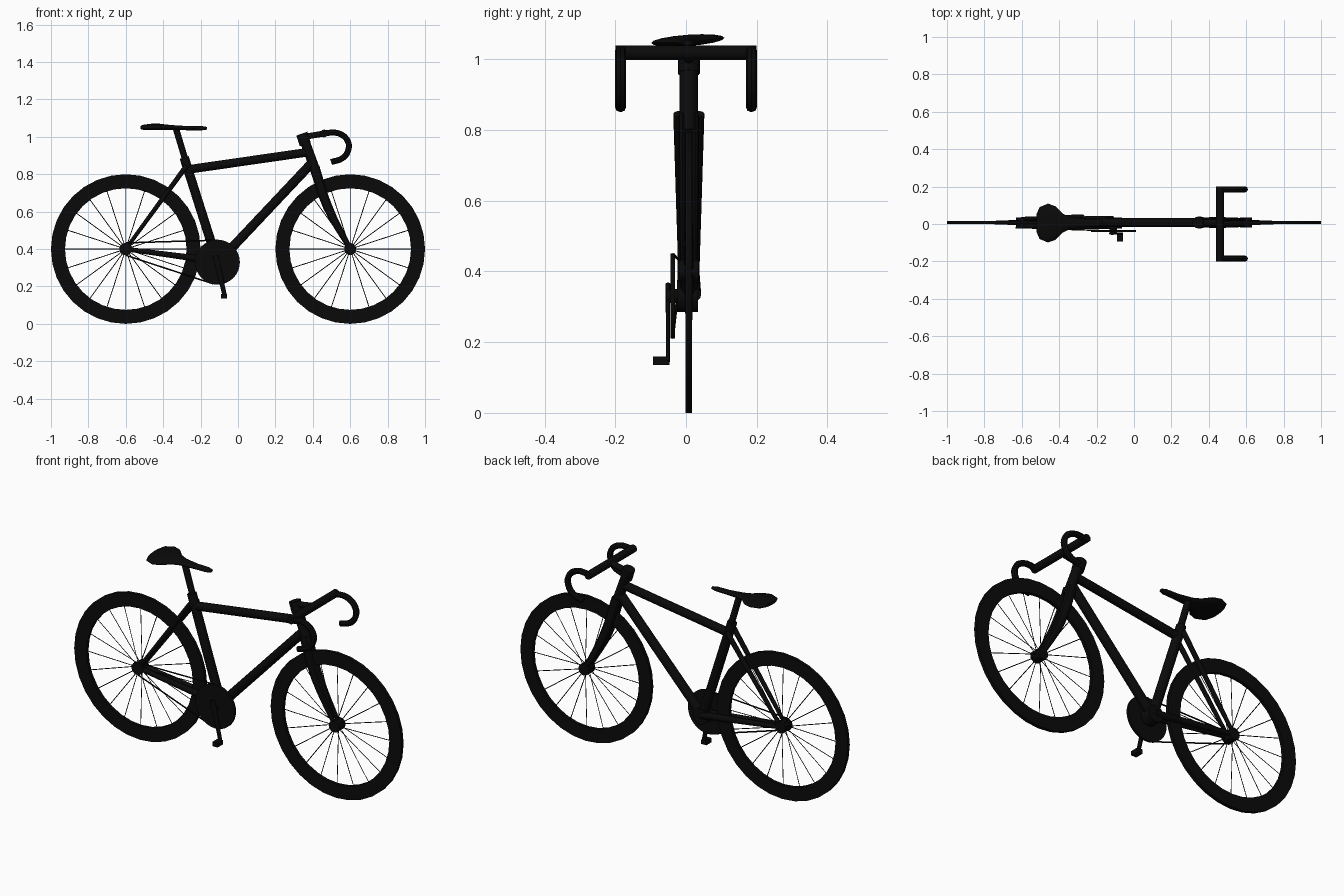
import bpy, bmesh, math
from mathutils import Vector, Matrix

if "Cube" in bpy.data.objects:
    bpy.data.objects.remove(bpy.data.objects["Cube"])

C = 0.008  # centre plane of frame and wheels
black = bpy.data.materials.new("matte black")
black.diffuse_color = (0.003, 0.003, 0.003, 1)
black.use_nodes = True
black.node_tree.nodes["Principled BSDF"].inputs["Base Color"].default_value = black.diffuse_color


def finish(name, bm, smooth=True):
    bmesh.ops.recalc_face_normals(bm, faces=bm.faces)
    me = bpy.data.meshes.new(name)
    bm.to_mesh(me)
    bm.free()
    ob = bpy.data.objects.new(name, me)
    bpy.context.collection.objects.link(ob)
    me.materials.append(black)
    if smooth:
        bpy.ops.object.select_all(action='DESELECT')
        ob.select_set(True)
        bpy.context.view_layer.objects.active = ob
        bpy.ops.object.shade_smooth_by_angle(angle=math.radians(40))
    return ob


def add_rod(bm, a, b, r1, r2=None, n=12):
    a, b = Vector(a), Vector(b)
    d = b - a
    m = Matrix.Translation((a + b) / 2) @ d.to_track_quat('Z', 'Y').to_matrix().to_4x4()
    bmesh.ops.create_cone(bm, cap_ends=True, segments=n, radius1=r1,
                          radius2=r1 if r2 is None else r2, depth=d.length, matrix=m)


def rod(name, a, b, r1, r2=None, n=12):
    bm = bmesh.new()
    add_rod(bm, a, b, r1, r2, n)
    return finish(name, bm)


def bent_tube(name, pts, radii, y, y_scale=1.0):
    """Smooth tube through (x, z) points in the plane at y."""
    cu = bpy.data.curves.new(name, 'CURVE')
    cu.dimensions = '3D'
    cu.bevel_depth = 1.0
    cu.bevel_resolution = 2
    cu.resolution_u = 4
    cu.use_fill_caps = True
    sp = cu.splines.new('BEZIER')
    sp.bezier_points.add(len(pts) - 1)
    for p, (x, z), r in zip(sp.bezier_points, pts, radii):
        p.co = (x, 0, z)
        p.radius = r
        p.handle_left_type = p.handle_right_type = 'AUTO'
    cu.materials.append(black)
    ob = bpy.data.objects.new(name, cu)
    bpy.context.collection.objects.link(ob)
    ob.location.y = y
    ob.scale.y = y_scale
    bpy.ops.object.select_all(action='DESELECT')
    ob.select_set(True)
    bpy.context.view_layer.objects.active = ob
    bpy.ops.object.convert(target='MESH')
    bpy.ops.object.shade_smooth_by_angle(angle=math.radians(40))


def box(name, lo, hi):
    bm = bmesh.new()
    bmesh.ops.create_cube(bm, size=1)
    lo, hi = Vector(lo), Vector(hi)
    for v in bm.verts:
        v.co = (lo + hi) / 2 + v.co * (hi - lo)
    finish(name, bm, False)


# Wheels: flat tyre ring, spokes and hub
for side, cx in (("rear", -0.6), ("front", 0.6)):
    bm = bmesh.new()
    rings = []
    n = 32
    for i in range(n):
        a = 2 * math.pi * i / n
        rings.append([bm.verts.new((cx + r * math.cos(a), C + y, 0.4 + r * math.sin(a)))
                      for r, y in ((0.4, -0.009), (0.4, 0.009), (0.325, 0.009), (0.325, -0.009))])
    for i in range(n):
        p, q = rings[i], rings[(i + 1) % n]
        for j in range(4):
            k = (j + 1) % 4
            bm.faces.new((p[j], p[k], q[k], q[j]))
    finish(side + "_tyre", bm)
    bm = bmesh.new()
    for i in range(20):
        a = 2 * math.pi * i / 20
        c, s = math.cos(a), math.sin(a)
        y = 0.012 if i % 2 else -0.012
        add_rod(bm, (cx + 0.02 * c, C + y, 0.4 + 0.02 * s),
                (cx + 0.33 * c, C, 0.4 + 0.33 * s), 0.0022, n=4)
    finish(side + "_spokes", bm)
    rod(side + "_hub", (cx, -0.02, 0.4), (cx, 0.036, 0.4), 0.032, n=16)

# Main frame tubes
rod("seat_tube", (-0.288, C, 0.89), (-0.11, C, 0.33), 0.025)
rod("top_tube", (-0.27, C, 0.825), (0.375, C, 0.918), 0.023)
rod("down_tube", (0.39, C, 0.855), (-0.11, C, 0.325), 0.025)
rod("head_tube", (0.352, C, 0.99), (0.418, C, 0.81), 0.026)
rod("headset_collar", (0.351, C, 0.985), (0.36, C, 0.96), 0.031, n=16)
rod("bottom_bracket", (-0.11, -0.025, 0.33), (-0.11, 0.034, 0.33), 0.045, n=16)

# Stays to the rear axle
for name, s in (("near", -1), ("far", 1)):
    rod(name + "_seat_stay", (-0.275, C + s * 0.03, 0.845), (-0.6, C + s * 0.02, 0.4), 0.014, 0.01)
    rod(name + "_chain_stay", (-0.6, C + s * 0.018, 0.4), (-0.11, C + s * 0.016, 0.335), 0.012, 0.019)
    # Curved fork blades
    bent_tube(name + "_fork_blade", [(0.408, 0.84), (0.48, 0.625), (0.6, 0.4)],
              [0.027, 0.025, 0.014], C + s * 0.018, 0.42)
rod("fork_crown", (0.408, C, 0.84), (0.422, C, 0.795), 0.027)

# Stem and drop handlebar
rod("stem_clamp", (0.341, C, 1.017), (0.354, C, 0.98), 0.031, n=16)
rod("stem", (0.345, C, 0.998), (0.46, C, 1.018), 0.016)
rod("handlebar", (0.46, -0.2, 1.018), (0.46, 0.2, 1.018), 0.021)
drop = [(0.45, 1.018), (0.54, 1.018), (0.588, 0.975), (0.588, 0.925), (0.56, 0.887), (0.498, 0.865)]
for name, s in (("near", -1), ("far", 1)):
    bent_tube(name + "_drop_bar", drop, [0.016] * len(drop), s * 0.185)

# Seat post and saddle, lofted from elliptical sections
rod("seat_post", (-0.332, C, 1.045), (-0.275, C, 0.855), 0.017)
bm = bmesh.new()
sections = []
n = 16
# x, half width, centre height, half thickness
for x, w, z, t in ((-0.52, 0.05, 1.05, 0.008), (-0.505, 0.085, 1.051, 0.013),
                   (-0.46, 0.104, 1.053, 0.016), (-0.42, 0.09, 1.053, 0.016),
                   (-0.38, 0.05, 1.051, 0.014), (-0.34, 0.032, 1.049, 0.013),
                   (-0.26, 0.022, 1.046, 0.011), (-0.19, 0.019, 1.046, 0.011),
                   (-0.165, 0.011, 1.046, 0.007)):
    sec = []
    for i in range(n):
        a = 2 * math.pi * i / n
        y = w * math.cos(a)
        sec.append(bm.verts.new((x, 0.005 + y, z + t * math.sin(a) + 0.07 * y)))
    sections.append(sec)
for p, q in zip(sections, sections[1:]):
    for i in range(n):
        k = (i + 1) % n
        bm.faces.new((p[i], p[k], q[k], q[i]))
bm.faces.new(sections[0])
bm.faces.new(sections[-1])
finish("saddle", bm)

# Drivetrain
rod("chainring", (-0.11, -0.044, 0.33), (-0.11, -0.031, 0.33), 0.12, n=32)
rod("crank_axle", (-0.11, -0.056, 0.33), (-0.11, -0.02, 0.33), 0.02)
rod("rear_cog", (-0.6, -0.024, 0.4), (-0.6, -0.016, 0.4), 0.034, n=16)
rod("chain_upper_run", (-0.6, -0.02, 0.433), (-0.105, -0.037, 0.448), 0.004, n=6)
rod("chain_lower_run", (-0.6, -0.02, 0.367), (-0.13, -0.037, 0.213), 0.004, n=6)
crank = rod("crank_arm", (-0.12, 0, 0.365), (-0.07, 0, 0.145), 0.015, 0.012)
crank.location.y = -0.051
crank.scale.y = 0.45
box("pedal", (-0.092, -0.093, 0.136), (-0.06, -0.046, 0.159))
